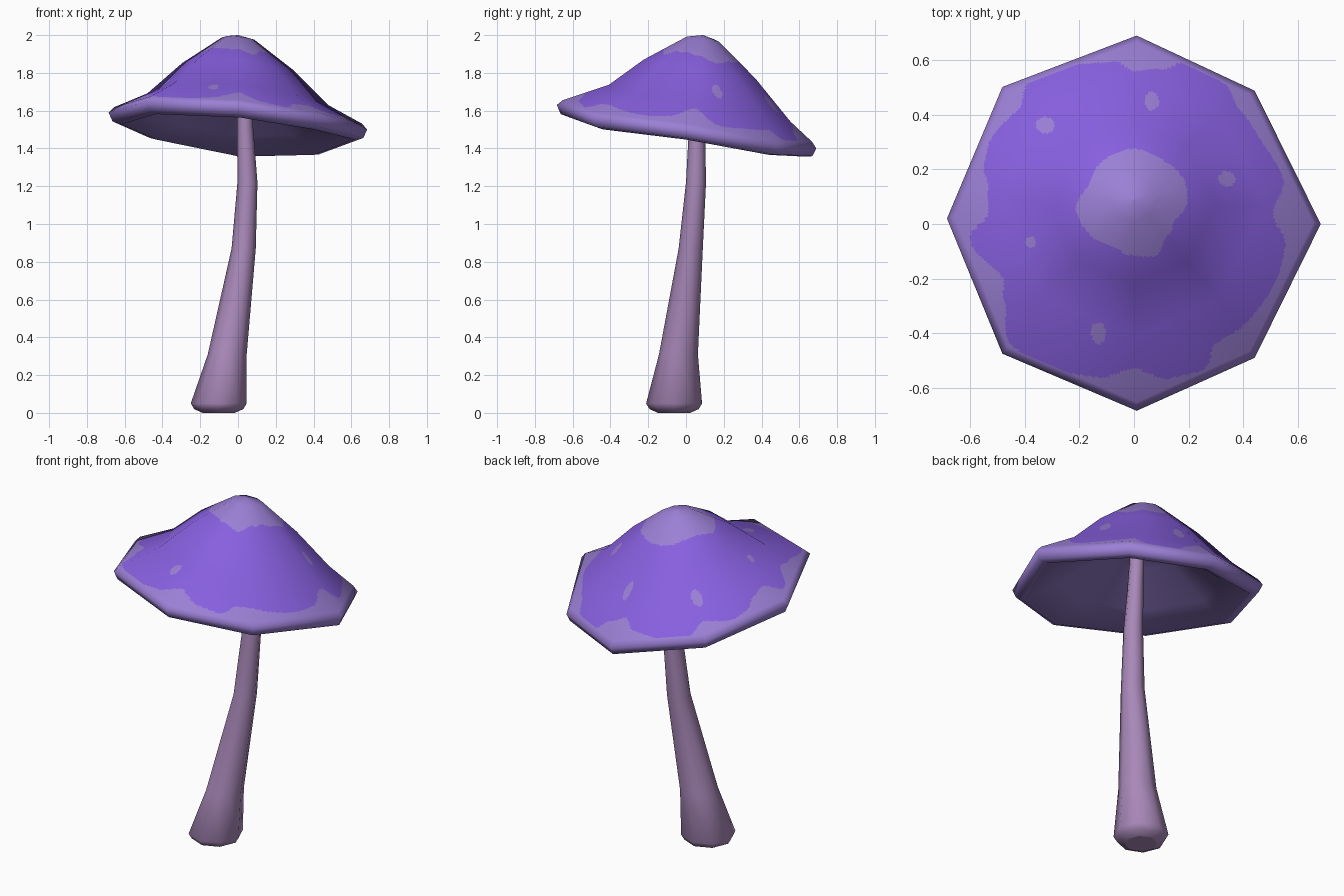
import bpy, bmesh, math
from mathutils import Vector

if "Cube" in bpy.data.objects:
    bpy.data.objects.remove(bpy.data.objects["Cube"])


def material(name, hexcode):
    def lin(c):
        return c / 12.92 if c <= 0.04045 else ((c + 0.055) / 1.055) ** 2.4
    m = bpy.data.materials.new(name)
    rgb = [lin(int(hexcode[i:i + 2], 16) / 255) for i in (0, 2, 4)]
    m.diffuse_color = (*rgb, 1)
    m.use_nodes = True
    m.node_tree.nodes["Principled BSDF"].inputs["Base Color"].default_value = m.diffuse_color
    return m


PURPLE = material("vivid purple", "8860E0")
LILAC = material("pale lilac", "9C80D6")
GILL = material("dusky underside", "8C76C0")
STEM = material("mauve stem", "A888B8")


def skin(rings, rule=None):
    """Skin closed rings listed top to bottom; rule(centre, ring index) picks the colour."""
    bm = bmesh.new()
    v = [[bm.verts.new(p) for p in r] for r in rings]
    n = len(rings[0])
    bm.faces.new(v[0])
    for i, (a, b) in enumerate(zip(v, v[1:])):
        for j in range(n):
            k = (j + 1) % n
            f = bm.faces.new((a[j], b[j], b[k], a[k]))
            f.smooth = True
            if rule:
                f.material_index = rule(f.calc_center_median(), i)
    last = bm.faces.new(v[-1][::-1])
    if rule:
        v[0][0].link_faces[0].material_index = 1
        last.material_index = rule(last.calc_center_median(), len(rings))
    bm.normal_update()
    return bm, [[x.normal.copy() for x in r] for r in v]


def refine(grid, around, bands):
    """Flat subdivision of a grid of rings."""
    wide = [[r[j].lerp(r[(j + 1) % len(r)], t / around)
             for j in range(len(r)) for t in range(around)] for r in grid]
    out = [wide[0]]
    for a, b, n in zip(wide, wide[1:], bands):
        out += [[p.lerp(q, t / n) for p, q in zip(a, b)] for t in range(1, n + 1)]
    return out


def add_object(name, bm, mats, normals=None):
    me = bpy.data.meshes.new(name)
    bm.to_mesh(me)
    bm.free()
    for m in mats:
        me.materials.append(m)
    if normals:
        me.normals_split_custom_set_from_vertices(normals)
    bpy.context.collection.objects.link(bpy.data.objects.new(name, me))


# Cap: tilted octagonal rim, repeated as scaled rings (scale, cx, cy, cz, extra tilt)
RIM = [(.684, 0, 1.50), (.442, .488, 1.41), (.01, .69, 1.40), (-.482, .502, 1.50),
       (-.685, .02, 1.59), (-.482, -.475, 1.65), (.01, -.684, 1.63), (.442, -.49, 1.56)]
TOP = [(.001, 0, .09, 2.0, 0), (.125, 0, .09, 1.98, 0), (.43, 0, .07, 1.827, 0),
       (.70, 0, .07, 1.65, .035), (.96, 0, .005, 1.56, 0), (1, 0, 0, 1.53, 0)]
UNDER = [(.97, 0, 0, 1.485, 0), (.90, 0, 0, 1.474, 0), (.66, 0, .03, 1.55, 0),
         (.33, 0, .055, 1.70, 0), (.08, .02, .07, 1.76, 0)]
cap_rows = []
for s, cx, cy, cz, k in TOP + UNDER:
    cap_rows.append([Vector((cx + s * x, cy + s * y, cz + s * (z - 1.53 - k * y)))
                     for x, y, z in RIM])

# Wavy colour borders seen from above: (angle in degrees, radius)
BORDER = [(4, .51), (17, .57), (34, .556), (47, .57), (57, .61), (71, .63), (80, .575),
          (90, .56), (97, .60), (126, .65), (135, .597), (149, .61), (157, .595),
          (167, .55), (176, .535), (185, .603), (203, .52), (210, .55), (224, .63),
          (240, .61), (256, .577), (270, .53), (283, .58), (296, .59), (304, .53),
          (321, .55), (343, .56), (351, .56)]
CROWN = [(0, .195), (20, .20), (65, .185), (90, .195), (125, .19), (160, .18),
         (188, .215), (220, .20), (245, .18), (268, .195), (293, .21), (312, .175), (335, .165)]
# Spots: x, y, half width, half height
SPOTS = [(.065, .45, .026, .034), (-.325, .362, .035, .03), (.34, .165, .031, .027),
         (-.378, -.067, .02, .021), (-.13, -.4, .027, .039)]


def wave(table, x, y):
    a = math.degrees(math.atan2(y, x)) % 360
    pts = [(table[-1][0] - 360, table[-1][1])] + table + [(table[0][0] + 360, table[0][1])]
    for (a0, r0), (a1, r1) in zip(pts, pts[1:]):
        if a0 <= a <= a1:
            t = (a - a0) / (a1 - a0)
            return r0 + (r1 - r0) * t * t * (3 - 2 * t)
    return r0


AROUND, BANDS = 36, [4, 28, 28, 32, 2, 1, 1, 2, 2, 2]
EDGE, LIP = sum(BANDS[:4]), sum(BANDS[:7])


def cap_colour(c, ring):
    if ring >= LIP:
        return 2
    if ring >= EDGE or math.hypot(c.x, c.y) > wave(BORDER, c.x, c.y):
        return 1
    if math.hypot(c.x, c.y - .08) < wave(CROWN, c.x, c.y - .08):
        return 1
    return int(any(((c.x - x) / w) ** 2 + ((c.y - y) / h) ** 2 < 1 for x, y, w, h in SPOTS))


# Coarse normals keep the broad soft shading on the finely cut cap
coarse, normals = skin(cap_rows)
coarse.free()
fine, _ = skin(refine(cap_rows, AROUND, BANDS), cap_colour)
add_object("mushroom_cap", fine, [PURPLE, LILAC, GILL],
           [n.normalized() for r in refine(normals, AROUND, BANDS) for n in r])

# Stem: leaning, tapered octagonal tube (centre x, centre y, z, radius)
STEM_RINGS = [(.03, .07, 1.80, .036), (.038, .058, 1.5, .043), (.05, .053, 1.22, .053),
              (.03, .025, .87, .064), (-.057, -.04, .31, .103), (-.102, -.063, .05, .148),
              (-.102, -.063, .02, .13), (-.102, -.063, 0, .085)]
stem, _ = skin([[Vector((x + r * math.cos(k * math.pi / 4), y + r * math.sin(k * math.pi / 4), z))
                 for k in range(8)] for x, y, z, r in STEM_RINGS])
add_object("stem", stem, [STEM])
